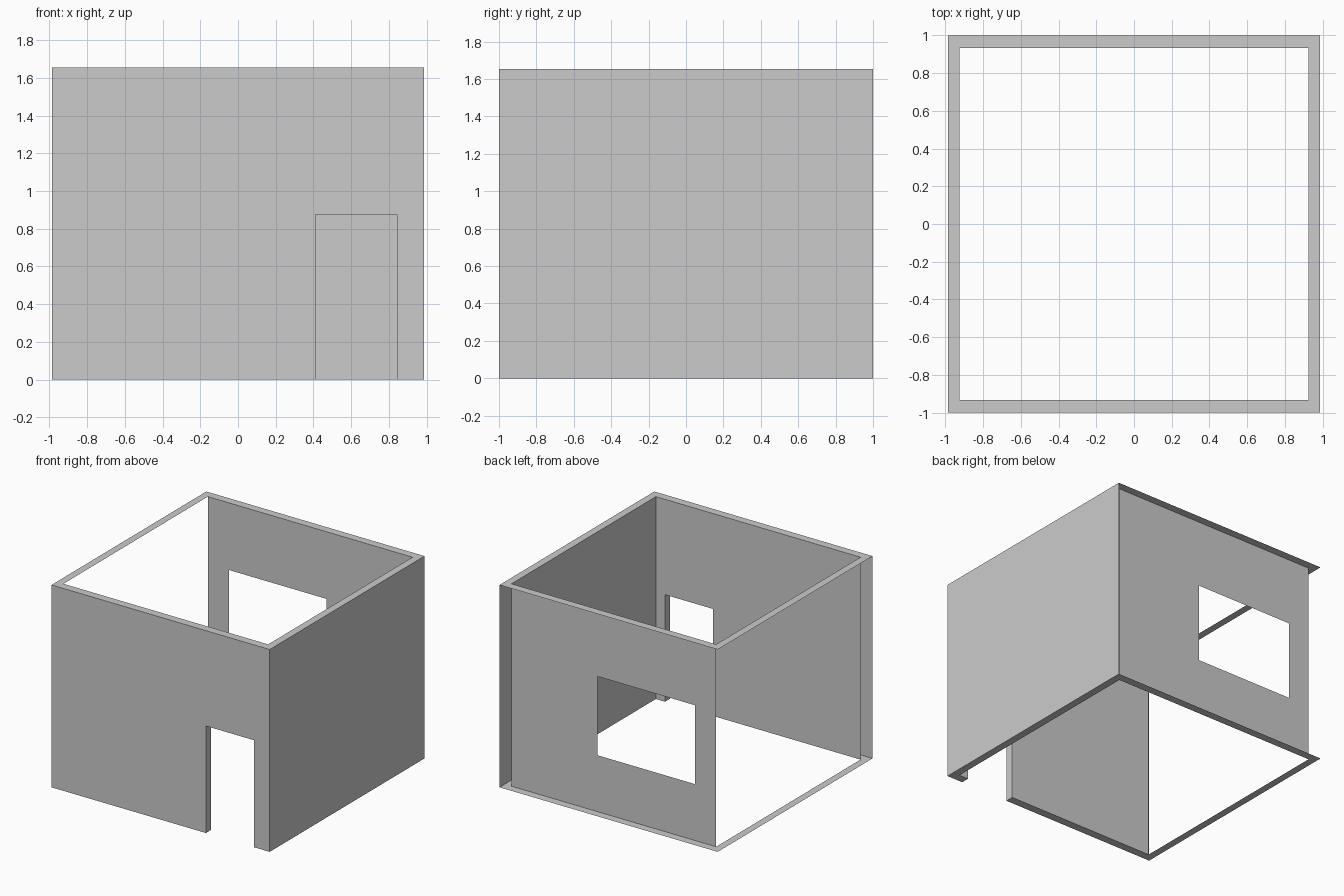
import bpy

if "Cube" in bpy.data.objects:
    bpy.data.objects.remove(bpy.data.objects["Cube"])

XO, XI = 0.987, 0.926      # outer / inner half width
YO, YI = 1.0, 0.933        # outer / inner half depth
H = 1.655                  # wall height
DL, DR, DH = 0.41, 0.843, 0.875             # door left, right, height
WL, WR, WB, WT = -0.735, 0.146, 0.461, 1.106  # window left, right, bottom, top


def sheets(name, polys):
    """Object made of flat polygons, each a list of corner points."""
    verts, faces = [], []
    for p in polys:
        faces.append(range(len(verts), len(verts) + len(p)))
        verts += p
    mesh = bpy.data.meshes.new(name)
    mesh.from_pydata(verts, [], [list(f) for f in faces])
    mesh.update()
    ob = bpy.data.objects.new(name, mesh)
    bpy.context.collection.objects.link(ob)
    return ob


def rect(x, y):
    """Corners of a centred rectangle, counter-clockwise."""
    return [(-x, -y), (x, -y), (x, y), (-x, y)]


def band(outer, inner, place):
    """Four quads between two nested rectangles."""
    return [[place(*p) for p in (outer[i], outer[(i + 1) % 4],
                                 inner[(i + 1) % 4], inner[i])]
            for i in range(4)]


# Top rim: full flat frame
sheets("top_rim", band(rect(XO, YO), rect(XI, YI), lambda x, y: (x, y, H)))

# Bottom rim: flat frame with the doorway left out of the front side
sides = band(rect(XO, YO), rect(XI, YI), lambda x, y: (x, y, 0))[1:]
sides += [[(-XO, -YO, 0), (DL, -YO, 0), (DL, -YI, 0), (-XI, -YI, 0)],
          [(DR, -YO, 0), (XO, -YO, 0), (XI, -YI, 0), (DR, -YI, 0)]]
sheets("bottom_rim", [p[::-1] for p in sides])

# Right wall: outer and inner sheet, open at the back end
sheets("right_wall", [
    [(XO, -YO, 0), (XO, YO, 0), (XO, YO, H), (XO, -YO, H)],
    [(XI, YI, 0), (XI, -YI, 0), (XI, -YI, H), (XI, YI, H)]])


# Front wall: outer and inner sheet around the doorway, plus door reveal
def front(x, y):
    return [[(-x, y, 0), (DL, y, 0), (DL, y, H), (-x, y, H)],
            [(DL, y, DH), (DR, y, DH), (DR, y, H), (DL, y, H)],
            [(DR, y, 0), (x, y, 0), (x, y, H), (DR, y, H)]]


path = [(DL, 0), (DL, DH), (DR, DH), (DR, 0)]
reveal = [[(a[0], -YO, a[1]), (a[0], -YI, a[1]), (b[0], -YI, b[1]), (b[0], -YO, b[1])]
          for a, b in zip(path, path[1:])]
sheets("front_wall", front(XO, -YO) + [p[::-1] for p in front(XI, -YI)] + reveal)

# Back wall: single inner sheet with a window opening
sheets("back_wall", band([(-XI, 0), (XI, 0), (XI, H), (-XI, H)],
                         [(WL, WB), (WR, WB), (WR, WT), (WL, WT)],
                         lambda x, z: (x, YI, z)))
